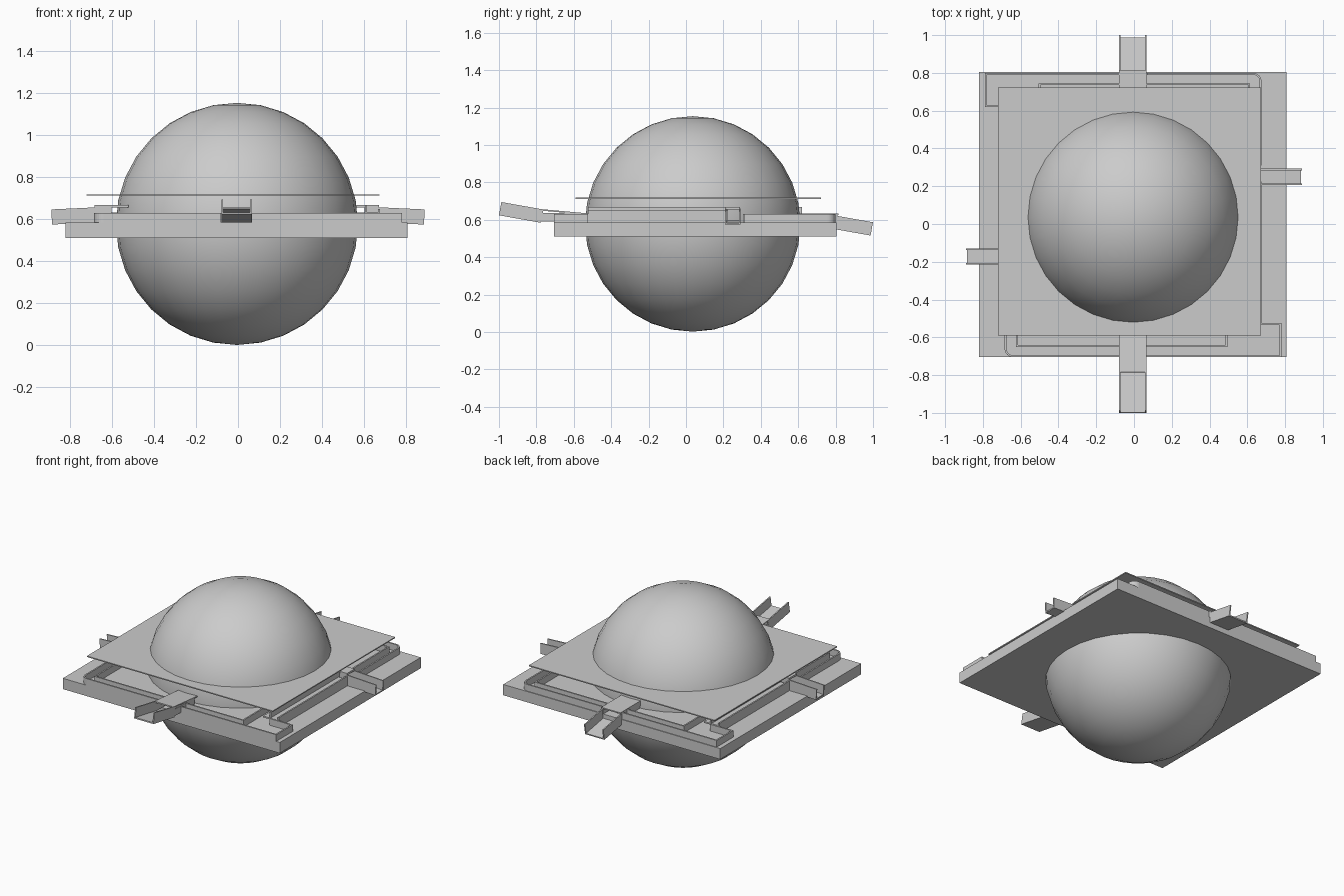
import bpy, bmesh, math
from mathutils import Vector

if "Cube" in bpy.data.objects:
    bpy.data.objects.remove(bpy.data.objects["Cube"])

CX, CY = -0.005, 0.0475      # centre of the half-turn symmetry


def turn(p):
    return (2 * CX - p[0], 2 * CY - p[1])


def finish(name, bm):
    bmesh.ops.recalc_face_normals(bm, faces=bm.faces)
    me = bpy.data.meshes.new(name)
    bm.to_mesh(me)
    bm.free()
    ob = bpy.data.objects.new(name, me)
    bpy.context.collection.objects.link(ob)
    return ob


def add_box(bm, o, axes, lo, hi):
    # box between lo and hi in a local frame (along, side, up)
    v = [bm.verts.new(o + axes[0] * a + axes[1] * b + axes[2] * c)
         for a in (lo[0], hi[0]) for b in (lo[1], hi[1]) for c in (lo[2], hi[2])]
    for f in ((0, 1, 3, 2), (4, 6, 7, 5), (0, 4, 5, 1), (2, 3, 7, 6), (0, 2, 6, 4), (1, 5, 7, 3)):
        bm.faces.new([v[i] for i in f])


def box(name, lo, hi):
    bm = bmesh.new()
    add_box(bm, Vector(), (Vector((1, 0, 0)), Vector((0, 1, 0)), Vector((0, 0, 1))), lo, hi)
    return finish(name, bm)


def trough(name, a, b, width, height, floor=0.008, wall=0.008):
    # open U channel running from a to b (points on the floor underside)
    a, b = Vector(a), Vector(b)
    d = (b - a).normalized()
    s = Vector((0, 0, 1)).cross(d).normalized()
    ax, n, h = (d, s, d.cross(s)), (b - a).length, width / 2
    bm = bmesh.new()
    add_box(bm, a, ax, (0, -h, 0), (n, h, floor))
    for y0, y1 in ((-h, wall - h), (h - wall, h)):
        if height > floor:
            add_box(bm, a, ax, (0, y0, 0), (n, y1, height))
    return finish(name, bm)


def wall(name, pts, z0, z1, t=0.01):
    # thin upright wall following a plan path, with mitred corners
    pts = [Vector(p) for p in pts]
    bm = bmesh.new()
    rows = []
    for i, p in enumerate(pts):
        d0 = (p - pts[i - 1]).normalized() if i else (pts[1] - p).normalized()
        d1 = (pts[i + 1] - p).normalized() if i < len(pts) - 1 else d0
        n0, n1 = Vector((-d0.y, d0.x)), Vector((-d1.y, d1.x))
        m = (n0 + n1) * (t / 2 / (1 + n0.dot(n1)))
        rows.append([bm.verts.new((*q, z)) for q, z in
                     ((p - m, z0), (p + m, z0), (p + m, z1), (p - m, z1))])
    for r, s in zip(rows, rows[1:]):
        for k in range(4):
            bm.faces.new((r[k], r[(k + 1) % 4], s[(k + 1) % 4], s[k]))
    bm.faces.new(rows[0])
    bm.faces.new(rows[-1])
    return finish(name, bm)


# large ball
bpy.ops.mesh.primitive_uv_sphere_add(segments=32, ring_count=16, radius=0.576,
                                     location=(CX, 0.036, 0.578))
ball = bpy.context.object
ball.name = "ball"
bpy.ops.object.shade_smooth()

# base slab and thin upper plate
box("base_slab", (-0.82, -0.705, 0.512), (0.807, 0.805, 0.585))
box("upper_plate", (-0.72, -0.59, 0.712), (0.673, 0.722, 0.719))

# track walls, each repeated by a half turn
corner = [(-0.64 - 0.04 * math.sin(a), -0.66 - 0.04 * math.cos(a))
          for a in [i * math.pi / 12 for i in range(7)]]
walls = {
    "outer_wall": ([(0.06, -0.7), (0.775, -0.7), (0.775, -0.53), (0.61, -0.53)], 0.63),
    "rounded_wall": ([(-0.08, -0.7)] + corner + [(-0.68, -0.215)], 0.63),
    "side_wall": ([(-0.68, -0.13), (-0.68, 0.62)], 0.65),
    "inner_wall": ([(-0.62, -0.21), (-0.62, -0.645), (0.49, -0.645), (0.49, -0.27)], 0.63),
    "return_wall": ([(-0.62, -0.13), (-0.62, 0.62)], 0.668),
}
for name, (pts, top) in walls.items():
    wall(name + "_front", pts, 0.58, top)
    wall(name + "_back", [turn(p) for p in pts], 0.58, top)

# raised side ramps beside the ball
box("left_ramp", (-0.68, -0.12, 0.622), (-0.57, 0.62, 0.632))
box("right_ramp", (0.56, -0.53, 0.622), (0.67, 0.2, 0.632))

# front chute climbing outwards, with its cover
trough("front_chute", (-0.007, -0.775, 0.584), (-0.007, -1.0, 0.624), 0.145, 0.072)
trough("front_cover", (-0.007, -0.785, 0.65), (-0.007, -0.5, 0.624), 0.145, 0.008)
for x in (-0.079, 0.057):
    box("front_cover_wall", (x, -0.78, 0.59), (x + 0.008, -0.56, 0.635))

# back chute dropping outwards, with its cover
trough("back_chute", (-0.007, 0.795, 0.55), (-0.007, 0.987, 0.516), 0.145, 0.072)
box("back_cover", (-0.079, 0.58, 0.625), (0.065, 0.815, 0.633))
for x in (-0.079, 0.057):
    box("back_cover_wall", (x, 0.6, 0.58), (x + 0.008, 0.81, 0.63))

# side chutes with short covers under the plate
trough("right_chute", (0.6, 0.25, 0.588), (0.885, 0.25, 0.575), 0.085, 0.072)
trough("left_chute", (-0.6, -0.172, 0.588), (-0.885, -0.172, 0.575), 0.085, 0.072)
box("right_chute_cover", (0.53, 0.208, 0.655), (0.672, 0.29, 0.668))
box("left_chute_cover", (-0.682, -0.214, 0.655), (-0.52, -0.13, 0.668))
